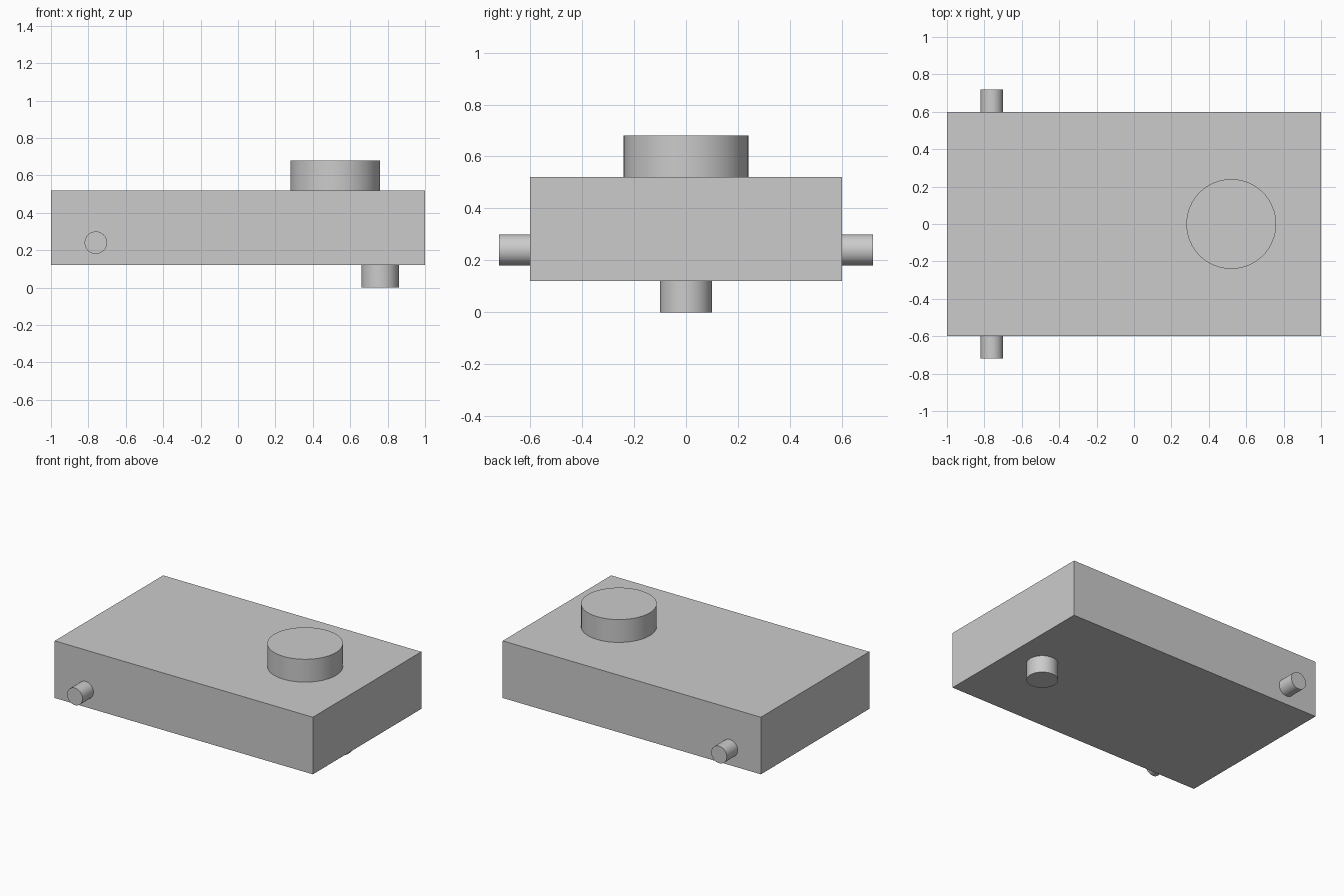
import bpy
import math

# Remove the default cube
cube = bpy.data.objects.get("Cube")
if cube:
    bpy.data.objects.remove(cube, do_unlink=True)

# Single grey finish
grey = bpy.data.materials.new("plain_grey")
grey.use_nodes = True
color = (0.6, 0.6, 0.6, 1)
grey.diffuse_color = color
grey.node_tree.nodes["Principled BSDF"].inputs["Base Color"].default_value = color


def finish(name):
    obj = bpy.context.object
    obj.name = name
    obj.data.materials.append(grey)
    return obj


def cylinder(name, radius, depth, location, rotation=(0, 0, 0)):
    bpy.ops.mesh.primitive_cylinder_add(vertices=64, radius=radius, depth=depth,
                                        location=location, rotation=rotation)
    bpy.ops.object.shade_smooth_by_angle(angle=math.radians(30))
    return finish(name)


# Main slab
bpy.ops.mesh.primitive_cube_add(size=1, location=(0, 0, 0.32))
body = finish("body")
body.scale = (2, 1.2, 0.4)
bpy.ops.object.transform_apply(location=False, rotation=False, scale=True)

# Round boss on top and small foot underneath
cylinder("top_boss", 0.24, 0.16, (0.52, 0, 0.6))
cylinder("bottom_foot", 0.1, 0.12, (0.76, 0, 0.06))

# Matching pins on the front and back
for name, side in (("front_pin", -1), ("back_pin", 1)):
    cylinder(name, 0.06, 0.12, (-0.76, side * 0.66, 0.24), (math.pi / 2, 0, 0))
